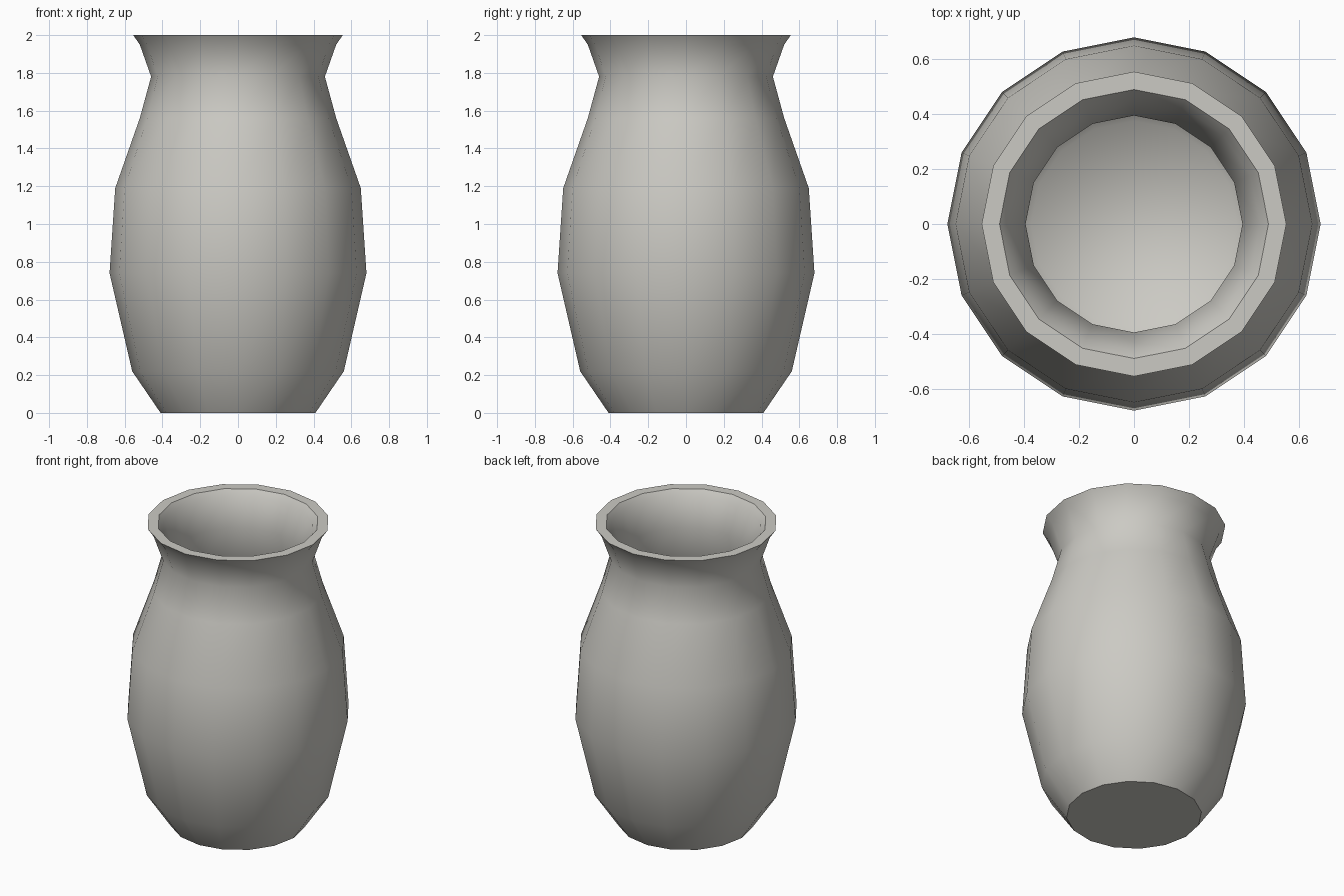
import bpy, bmesh, math

if "Cube" in bpy.data.objects:
    bpy.data.objects.remove(bpy.data.objects["Cube"])

SIDES = 16

# Closed-wall profile (radius, height): foot, belly, neck, lip, then down the inside
profile = [
    (0.41, 0.0), (0.56, 0.22), (0.68, 0.74), (0.65, 1.19), (0.52, 1.56),
    (0.46, 1.78), (0.52, 1.95), (0.555, 2.0),
    (0.49, 2.0), (0.46, 1.96), (0.395, 1.78), (0.455, 1.54), (0.585, 1.18),
    (0.615, 0.75), (0.50, 0.25), (0.375, 0.07),
]
SHARP_RINGS = (0, 7, 8)  # foot edge and both lip edges

bm = bmesh.new()
rings = []
for r, z in profile:
    rings.append([bm.verts.new((r * math.cos(2 * math.pi * i / SIDES),
                                r * math.sin(2 * math.pi * i / SIDES), z))
                  for i in range(SIDES)])

# Walls
for a, b in zip(rings, rings[1:]):
    for i in range(SIDES):
        j = (i + 1) % SIDES
        bm.faces.new((a[i], a[j], b[j], b[i]))

# Underside and inner floor
bm.faces.new(rings[0][::-1])
bm.faces.new(rings[-1])

# Smooth shading with crisp foot and lip
for f in bm.faces:
    f.smooth = True
for k in SHARP_RINGS:
    for i in range(SIDES):
        bm.edges.get((rings[k][i], rings[k][(i + 1) % SIDES])).smooth = False

mesh = bpy.data.meshes.new("vase")
bm.to_mesh(mesh)
bm.free()

clay = bpy.data.materials.new("warm_grey_clay")
clay.diffuse_color = (0.60, 0.59, 0.55, 1.0)
clay.use_nodes = True
clay.node_tree.nodes["Principled BSDF"].inputs["Base Color"].default_value = clay.diffuse_color
mesh.materials.append(clay)

vase = bpy.data.objects.new("vase", mesh)
bpy.context.collection.objects.link(vase)
